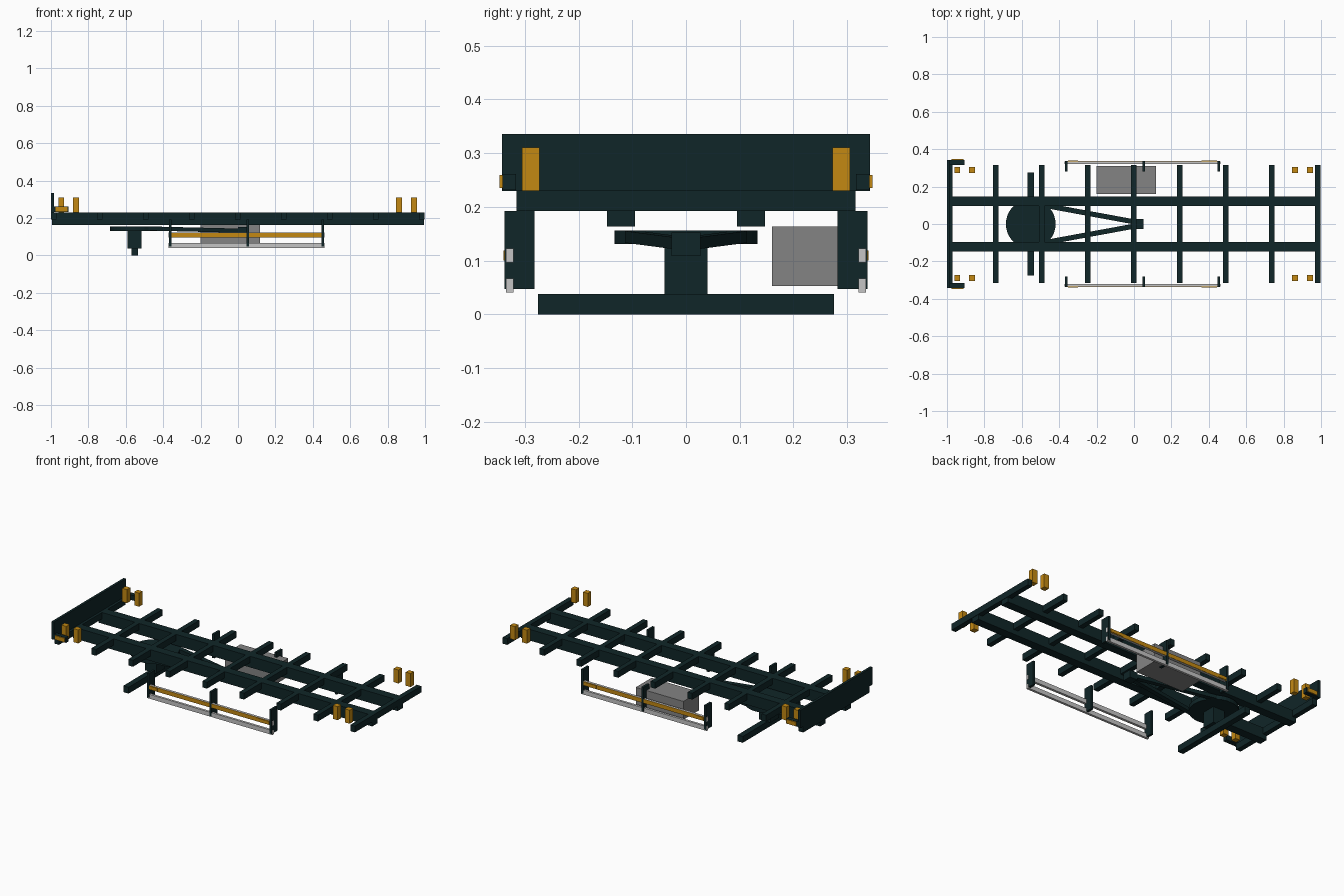
import bpy, bmesh
from math import atan2
from mathutils import Matrix, Vector

old = bpy.data.objects.get("Cube")
if old:
    bpy.data.objects.remove(old)


def material(name, r, g, b):
    m = bpy.data.materials.new(name)
    m.use_nodes = True
    m.diffuse_color = (r, g, b, 1)
    m.node_tree.nodes["Principled BSDF"].inputs["Base Color"].default_value = (r, g, b, 1)
    return m


dark = material("dark teal steel", 0.005, 0.019, 0.021)
amber = material("amber", 0.55, 0.25, 0.006)
grey = material("mid grey", 0.23, 0.23, 0.23)
silver = material("light grey", 0.56, 0.56, 0.56)


def finish(name, bm, mat):
    mesh = bpy.data.meshes.new(name)
    bm.to_mesh(mesh)
    bm.free()
    mesh.materials.append(mat)
    ob = bpy.data.objects.new(name, mesh)
    bpy.context.scene.collection.objects.link(ob)
    return ob


def box(name, mat, x, y, z):
    """Box from (min, max) pairs."""
    lo, hi = (Vector(v) for v in zip(x, y, z))
    bm = bmesh.new()
    bmesh.ops.create_cube(bm, size=1, matrix=Matrix.Translation((lo + hi) / 2)
                          @ Matrix.Diagonal((hi - lo).to_4d()))
    return finish(name, bm, mat)


def both_sides(name, mat, x, y, z):
    """Box mirrored across the long centre line; y is given for the +y side."""
    box(name + "_back", mat, x, y, z)
    box(name + "_front", mat, x, (-y[1], -y[0]), z)


def bar(name, mat, a, b, width, height):
    """Straight bar between two points."""
    a, b = Vector(a), Vector(b)
    d = b - a
    bm = bmesh.new()
    bmesh.ops.create_cube(bm, size=1, matrix=Matrix.Translation((a + b) / 2)
                          @ Matrix.Rotation(atan2(d.y, d.x), 4, 'Z')
                          @ Matrix.Rotation(-atan2(d.z, d.xy.length), 4, 'Y')
                          @ Matrix.Diagonal((d.length, width, height, 1)))
    return finish(name, bm, mat)


# Ladder frame
both_sides("main_rail", dark, (-0.995, 0.995), (0.095, 0.147), (0.163, 0.23))
for i in range(9):
    cx = -0.985 + i * 0.246
    box(f"cross_member_{i + 1}", dark, (cx - 0.015, cx + 0.015), (-0.315, 0.315), (0.192, 0.23))

# End board with side returns and marker lamps
box("end_board", dark, (-1, -0.985), (-0.342, 0.342), (0.229, 0.335))
both_sides("board_return", dark, (-0.99, -0.905), (0.316, 0.341), (0.231, 0.261))
both_sides("marker_lamp", amber, (-0.975, -0.912), (0.341, 0.347), (0.235, 0.259))

# Upright stake blocks
for i, cx in enumerate((-0.945, -0.865, 0.86, 0.94)):
    both_sides(f"stake_block_{i + 1}", amber, (cx - 0.016, cx + 0.016),
               (0.273, 0.305), (0.229, 0.31))

# Side guards
for i, cx in enumerate((-0.362, 0.053, 0.453)):
    both_sides(f"guard_post_{i + 1}", dark, (cx - 0.007, cx + 0.007),
               (0.282, 0.338), (0.047, 0.192))
for label, z in (("lower", 0.041), ("upper", 0.096)):
    both_sides(f"{label}_guard_rail", silver, (-0.372, 0.463), (0.321, 0.335), (z, z + 0.026))
both_sides("guard_stripe", amber, (-0.355, 0.446), (0.334, 0.337), (0.097, 0.121))
for i, x in enumerate(((-0.352, -0.3), (0.36, 0.445))):
    both_sides(f"guard_reflector_{i + 1}", amber, x, (0.335, 0.34), (0.1, 0.119))

# Storage box
box("storage_box", grey, (-0.2, 0.117), (0.16, 0.31), (0.053, 0.163))

# Steering turntable, pedestal and axle
bm = bmesh.new()
bmesh.ops.create_cone(bm, cap_ends=True, segments=32, radius1=0.133, radius2=0.133,
                      depth=0.025, matrix=Matrix.Translation((-0.552, 0, 0.143)))
finish("turntable", bm, dark)
box("pedestal", dark, (-0.59, -0.515), (-0.04, 0.04), (0.036, 0.135))
box("axle", dark, (-0.57, -0.535), (-0.275, 0.275), (0, 0.038))

# Drawbar
for side, label in ((1, "back"), (-1, "front")):
    bar(f"drawbar_arm_{label}", dark, (-0.48, side * 0.1, 0.144),
        (0.02, side * 0.008, 0.132), 0.027, 0.022)
box("drawbar_eye", dark, (0, 0.05), (-0.027, 0.027), (0.108, 0.152))
